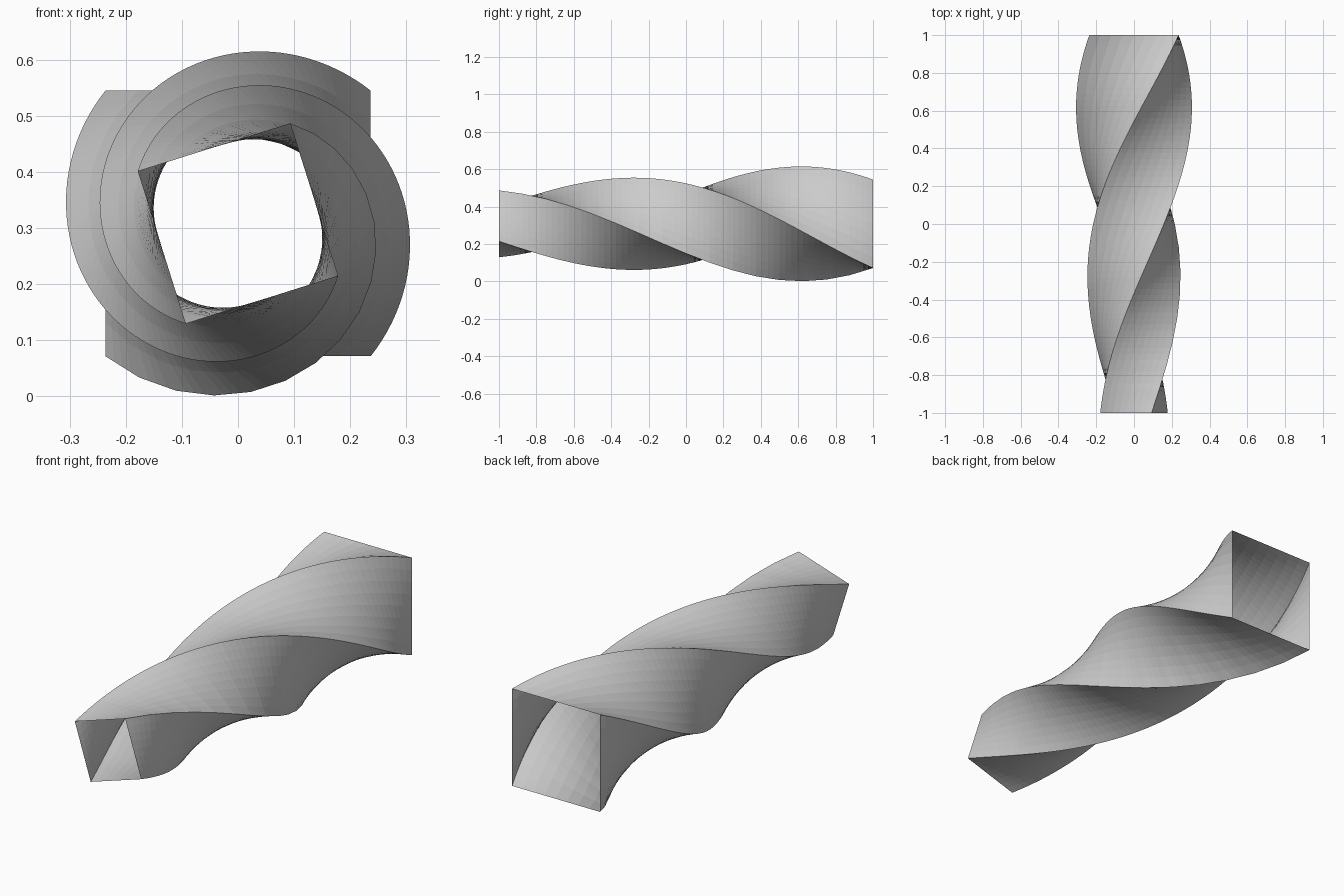
import bpy, bmesh, math
from mathutils import Vector

if "Cube" in bpy.data.objects:
    bpy.data.objects.remove(bpy.data.objects["Cube"])

LEVELS, COARSE, SIDE = 64, 16, 8
CENTRE_Z = 0.308
R_BACK, R_FRONT = 0.3345, 0.2013
TWIST = math.radians(197.5)


def corner(k, t):
    # Corner k of the tapering, twisting square; t runs from back (0) to front (1)
    a = math.radians(45 + 90 * k) + TWIST * t
    r = R_BACK + (R_FRONT - R_BACK) * t
    return Vector((r * math.cos(a), 1 - 2 * t, CENTRE_Z + r * math.sin(a)))


def edge_point(k, i):
    # One of the four long edges is faceted more coarsely
    if k % 4 == 2:
        step = LEVELS // COARSE
        j, f = i // step, (i % step) / step
        return corner(k, j / COARSE).lerp(corner(k, min(j + 1, COARSE) / COARSE), f)
    return corner(k, i / LEVELS)


# Open-ended twisted square tube
bm = bmesh.new()
rings = []
for i in range(LEVELS + 1):
    c = [edge_point(k, i) for k in range(4)]
    rings.append([bm.verts.new(c[k].lerp(c[(k + 1) % 4], s / SIDE))
                  for k in range(4) for s in range(SIDE)])
n = 4 * SIDE
for a, b in zip(rings, rings[1:]):
    for j in range(n):
        bm.faces.new((a[j], a[(j + 1) % n], b[(j + 1) % n], b[j]))
bmesh.ops.recalc_face_normals(bm, faces=bm.faces)
# Make the normals face away from the tube axis
bm.faces.ensure_lookup_table()
f = bm.faces[0]
if f.normal.dot(f.calc_center_median() - Vector((0, 1, CENTRE_Z))) < 0:
    bmesh.ops.reverse_faces(bm, faces=bm.faces)

mesh = bpy.data.meshes.new("twisted_square_tube")
bm.to_mesh(mesh)
bm.free()
bpy.context.collection.objects.link(bpy.data.objects.new("twisted_square_tube", mesh))
